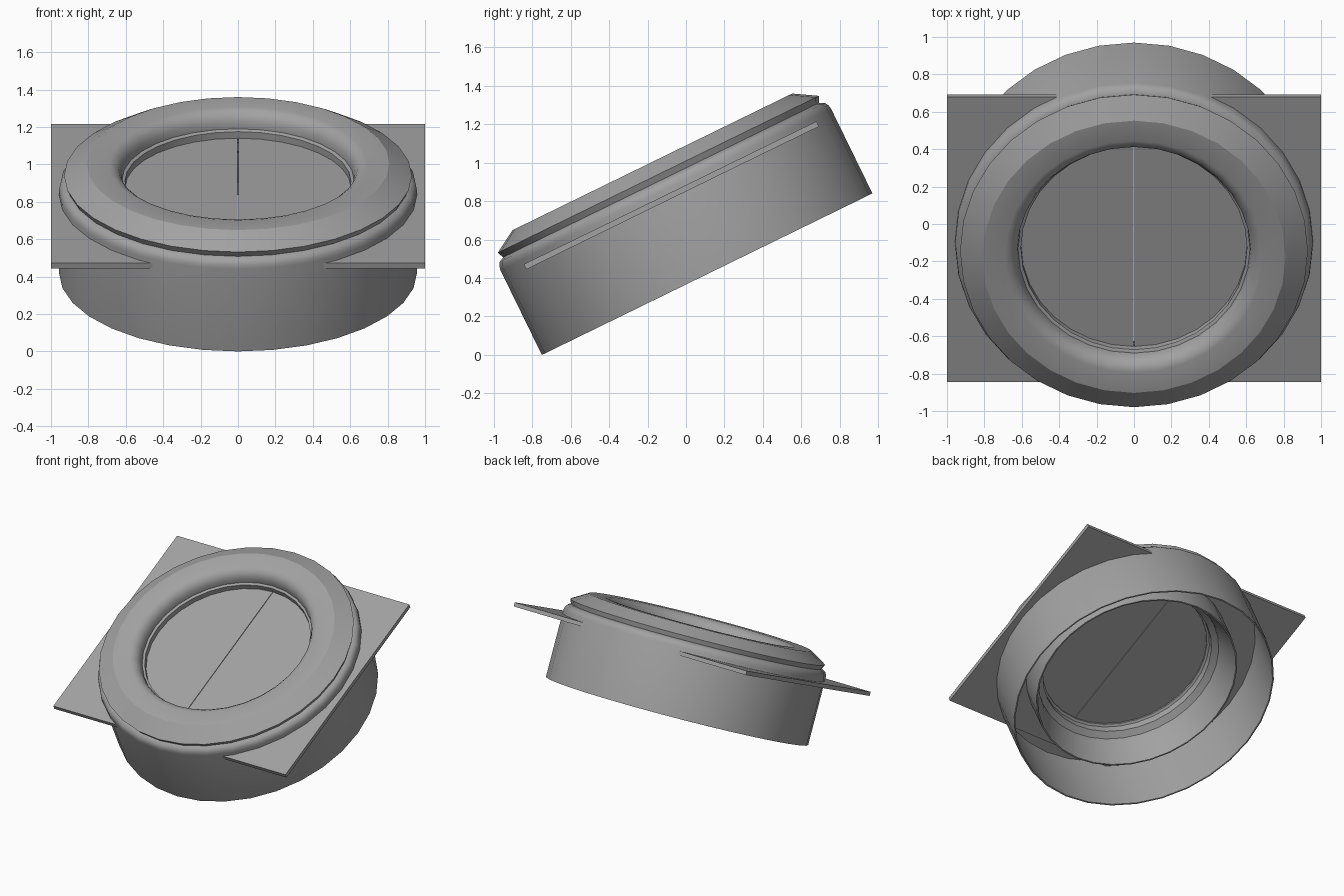
import bpy, bmesh, math
from mathutils import Matrix

if "Cube" in bpy.data.objects:
    bpy.data.objects.remove(bpy.data.objects["Cube"])

SIDES = 32
TILT = Matrix.Translation((0, 0.11, 0.42)) @ Matrix.Rotation(math.radians(26.04), 4, 'X')

grey = bpy.data.materials.new("plain_grey")
grey.use_nodes = True
grey.diffuse_color = (0.36, 0.36, 0.36, 1)
grey.node_tree.nodes["Principled BSDF"].inputs["Base Color"].default_value = grey.diffuse_color


def add_object(name, bm):
    bmesh.ops.recalc_face_normals(bm, faces=bm.faces)
    mesh = bpy.data.meshes.new(name)
    bm.to_mesh(mesh)
    bm.free()
    mesh.materials.append(grey)
    obj = bpy.data.objects.new(name, mesh)
    bpy.context.collection.objects.link(obj)
    obj.matrix_world = TILT
    return obj


def lathe(name, profile):
    """Spin a closed (radius, height) profile round the tilted axis."""
    bm = bmesh.new()
    verts = [bm.verts.new((0, r, h)) for r, h in profile]
    edges = [bm.edges.new((v, verts[i - 1])) for i, v in enumerate(verts)]
    bmesh.ops.spin(bm, geom=verts + edges, cent=(0, 0, 0), axis=(0, 0, 1),
                   angle=math.tau, steps=SIDES)
    bmesh.ops.remove_doubles(bm, verts=bm.verts, dist=0.0005)
    obj = add_object(name, bm)
    bpy.ops.object.select_all(action='DESELECT')
    obj.select_set(True)
    bpy.context.view_layer.objects.active = obj
    bpy.ops.object.shade_smooth_by_angle(angle=math.radians(31))
    return obj


def half_arc(radius):
    """Points of the +x half circle, from back to front."""
    steps = SIDES // 2
    return [(radius * math.sin(math.pi * i / steps), radius * math.cos(math.pi * i / steps))
            for i in range(steps + 1)]


def mirrored_sheet(name, outline, top, thickness, merge):
    """Flat half outline, mirrored across x and thickened downward."""
    bm = bmesh.new()
    face = bm.faces.new([bm.verts.new((x, y, top)) for x, y in outline])
    face.normal_update()
    if face.normal.z < 0:
        face.normal_flip()
    mesh = bpy.data.meshes.new(name)
    bm.to_mesh(mesh)
    bm.free()
    mesh.materials.append(grey)
    obj = bpy.data.objects.new(name, mesh)
    bpy.context.collection.objects.link(obj)
    obj.matrix_world = TILT
    mirror = obj.modifiers.new("mirror", 'MIRROR')
    mirror.use_mirror_merge = merge
    solid = obj.modifiers.new("thickness", 'SOLIDIFY')
    solid.thickness = thickness
    solid.offset = -1
    return obj


# Hollow outer barrel with a rounded top edge
lathe("barrel", [
    (0.957, 0), (0.957, 0.49), (0.953, 0.512), (0.942, 0.53),
    (0.915, 0.545), (0.74, 0.545), (0.74, 0.50), (0.947, 0.50), (0.947, 0)])

# Bevelled rim with a rounded inner lip
lathe("rim", [
    (0.915, 0.545), (0.93, 0.578), (0.81, 0.65), (0.69, 0.65), (0.665, 0.642),
    (0.64, 0.622), (0.625, 0.59), (0.62, 0.554), (0.62, 0.545)])

# Inner tube that flares below the panes
lathe("inner_tube", [
    (0.62, 0.554), (0.604, 0.545), (0.604, 0.48), (0.62, 0.47), (0.62, 0.42),
    (0.665, 0.39), (0.67, 0.34), (0.73, 0.18), (0.74, 0.18), (0.74, 0.554)])

# Rectangular mounting plate with a round opening
FRONT, BACK = -0.835, 0.86
mirrored_sheet("mounting_plate", half_arc(0.735) + [
    (0, FRONT), (1, FRONT), (1, BACK), (0, BACK)], 0.465, 0.03, True)

# Two half-round panes meeting at a fine seam
SEAM = 0.002
mirrored_sheet("panes", [(max(x, SEAM), y) for x, y in half_arc(0.61)], 0.506, 0.016, False)
